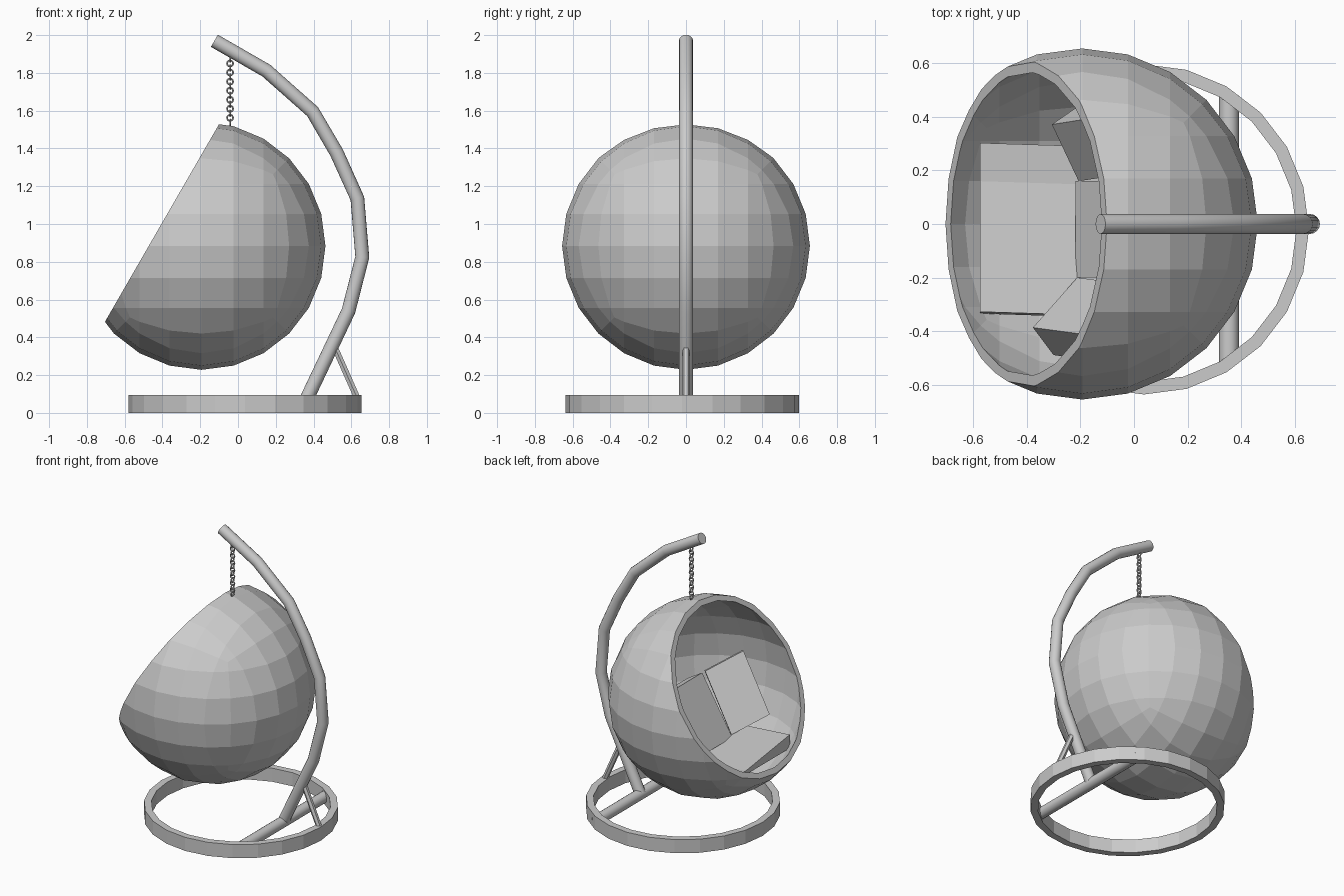
import bpy, bmesh, math
from mathutils import Vector

if "Cube" in bpy.data.objects:
    bpy.data.objects.remove(bpy.data.objects["Cube"], do_unlink=True)

grey = bpy.data.materials.new("light_grey")
grey.use_nodes = True
grey.diffuse_color = (0.6, 0.6, 0.6, 1)
grey.node_tree.nodes["Principled BSDF"].inputs["Base Color"].default_value = (0.6, 0.6, 0.6, 1)


def finish(name, bm):
    bmesh.ops.recalc_face_normals(bm, faces=bm.faces)
    mesh = bpy.data.meshes.new(name)
    bm.to_mesh(mesh)
    bm.free()
    mesh.materials.append(grey)
    obj = bpy.data.objects.new(name, mesh)
    bpy.context.collection.objects.link(obj)
    return obj


def tube(name, points, radius, resolution=6):
    curve = bpy.data.curves.new(name, "CURVE")
    curve.dimensions = "3D"
    curve.bevel_depth = radius
    curve.bevel_resolution = resolution
    curve.use_fill_caps = True
    spline = curve.splines.new("POLY")
    spline.points.add(len(points) - 1)
    for p, co in zip(spline.points, points):
        p.co = (*co, 1)
    curve.materials.append(grey)
    obj = bpy.data.objects.new(name, curve)
    bpy.context.collection.objects.link(obj)
    bpy.ops.object.select_all(action="DESELECT")
    obj.select_set(True)
    bpy.context.view_layer.objects.active = obj
    bpy.ops.object.convert(target="MESH")
    bpy.ops.object.shade_smooth_by_angle(angle=math.radians(24))
    return obj


def prism(name, front, offset):
    """Closed solid from an outline swept along an offset."""
    bm = bmesh.new()
    near = [bm.verts.new(p) for p in front]
    far = [bm.verts.new(Vector(p) + Vector(offset)) for p in front]
    bm.faces.new(near)
    bm.faces.new(far[::-1])
    for i in range(len(near)):
        j = (i + 1) % len(near)
        bm.faces.new((near[j], near[i], far[i], far[j]))
    return finish(name, bm)


def cushion(name, corner, u, v, depth):
    """Box whose front face spans u and v from corner, with depth behind it."""
    corner, u, v = Vector(corner), Vector(u), Vector(v)
    prism(name, (corner, corner + u, corner + u + v, corner + v),
          u.cross(v).normalized() * depth)


# Sphere made from a gridded cube, with evenly stepped straight rows
N = 3
CENTRE = Vector((-0.193, 0, 0.884))


def sphere_point(index, radius):
    inner = [math.sin(math.radians(15 * i)) if abs(i) < N else None for i in index]
    rest = 1 - sum(s * s for s in inner if s is not None)
    w = math.sqrt(rest / inner.count(None))
    return CENTRE + radius * Vector([math.copysign(w, i) if s is None else s
                                     for s, i in zip(inner, index)])


def add_sphere(bm, radius):
    verts = {}

    def vert(index):
        if index not in verts:
            verts[index] = bm.verts.new(sphere_point(index, radius))
        return verts[index]

    for axis in range(3):
        for side in (-N, N):
            for a in range(-N, N):
                for b in range(-N, N):
                    quad = []
                    for p, q in ((a, b), (a + 1, b), (a + 1, b + 1), (a, b + 1)):
                        index = [p, q]
                        index.insert(axis, side)
                        quad.append(vert(tuple(index)))
                    bm.faces.new(quad)


# Open pod shell: two nested spheres cut by a tilted plane, joined at the rim
bm = bmesh.new()
add_sphere(bm, 0.656)
add_sphere(bm, 0.62)
normal = Vector((-0.866, 0, 0.5))
bmesh.ops.bisect_plane(bm, geom=bm.verts[:] + bm.edges[:] + bm.faces[:], dist=1e-5,
                       plane_co=CENTRE + normal * 0.242, plane_no=normal, clear_outer=True)
bmesh.ops.bridge_loops(bm, edges=[e for e in bm.edges if e.is_boundary])
finish("pod_shell", bm)

# Base ring
bm = bmesh.new()
SIDES = 24
loops = []
for radius, z in ((0.617, 0), (0.617, 0.095), (0.57, 0.095), (0.57, 0)):
    loops.append([bm.verts.new((0.037 + radius * math.cos(i * math.tau / SIDES),
                                -0.02 + radius * math.sin(i * math.tau / SIDES), z))
                  for i in range(SIDES)])
for k in range(4):
    one, two = loops[k], loops[(k + 1) % 4]
    for i in range(SIDES):
        j = (i + 1) % SIDES
        bm.faces.new((one[i], one[j], two[j], two[i]))
finish("base_ring", bm)

# Stand: crossbar, bent pole and brace
tube("crossbar", [(0.355, -0.515, 0.05), (0.355, 0.48, 0.05)], 0.037)
pole = [(-0.125, 1.97), (0.15, 1.812), (0.395, 1.595), (0.522, 1.378), (0.632, 1.135),
        (0.658, 0.825), (0.585, 0.54), (0.376, 0.1), (0.355, 0.055)]
tube("bent_pole", [(x, 0, z) for x, z in pole], 0.037)
tube("brace", [(0.5, 0, 0.375), (0.635, 0, 0.07)], 0.019, 1)

# Chain of alternating links
for i in range(15):
    turn = 0 if i % 2 else math.pi / 2
    bpy.ops.mesh.primitive_torus_add(major_radius=0.016, minor_radius=0.0045,
                                     major_segments=14, minor_segments=6,
                                     location=(-0.042, 0, 1.874 - 0.024 * i),
                                     rotation=(math.pi / 2, 0, turn))
    link = bpy.context.object
    link.name = f"chain_link_{i + 1}"
    link.data.materials.append(grey)

# Leaning back cushion with two splayed side cushions
lean = Vector((0.225, 0, 0.375))
cushion("back_cushion", Vector((-0.21, -0.2, 0.54)) - lean * 0.04, (0, 0.36, 0), lean * 1.04, 0.13)
cushion("right_cushion", (-0.378, -0.387, 0.656), (0.166, 0.187, -0.116),
        lean + Vector((0, -0.03, 0)), 0.14)
cushion("left_cushion", (-0.207, 0.16, 0.54), (-0.1, 0.212, 0.07),
        lean + Vector((0, 0.035, 0)), 0.14)

# Seat cushion: a wedge profile run from front to back, falling slightly to the rear
profile = [(-0.328, 0.59), (0.16, 0.522), (0.303, 0.528), (0.303, 0.495), (-0.335, 0.495)]
prism("seat_cushion", [(-0.575, y, z) for y, z in profile], (0.475, -0.015, -0.045))
